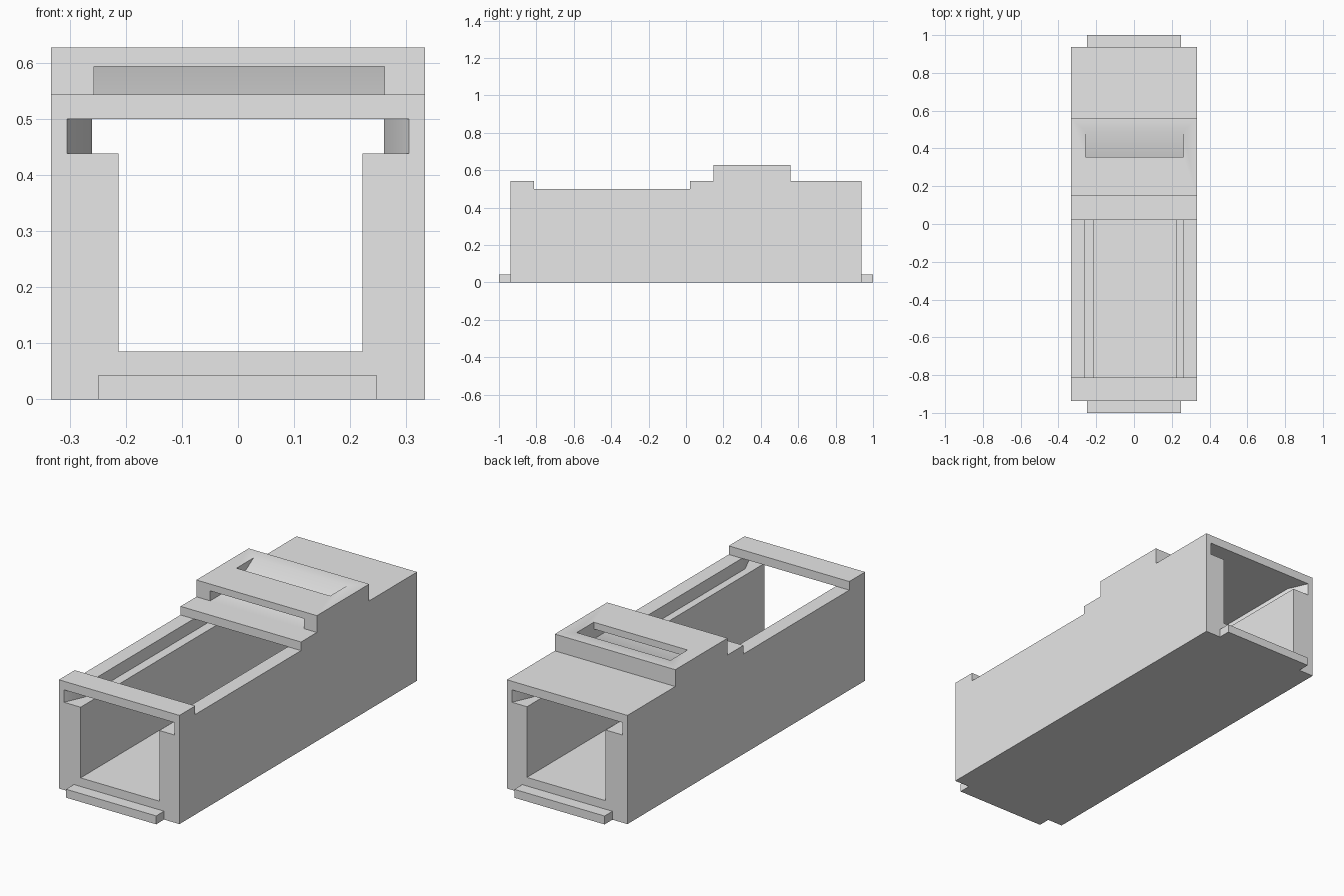
import bpy, bmesh, math
from mathutils import Vector

if "Cube" in bpy.data.objects:
    bpy.data.objects.remove(bpy.data.objects["Cube"], do_unlink=True)

grey = bpy.data.materials.new("light grey")
grey.use_nodes = True
grey.diffuse_color = (0.8, 0.8, 0.8, 1)
grey.node_tree.nodes["Principled BSDF"].inputs["Base Color"].default_value = (0.8, 0.8, 0.8, 1)


def prism(name, outline, axis, low, high):
    """Extrude a flat outline along an axis (x uses y,z points; y uses x,z; z uses x,y)."""
    bm = bmesh.new()

    def place(p):
        co = list(p)
        co.insert("xyz".index(axis), low)
        return bm.verts.new(co)

    face = bm.faces.new([place(p) for p in outline])
    ring = bmesh.ops.extrude_face_region(bm, geom=[face])["geom"]
    shift = Vector([high - low if a == axis else 0 for a in "xyz"])
    bmesh.ops.translate(bm, vec=shift, verts=[g for g in ring if isinstance(g, bmesh.types.BMVert)])
    bmesh.ops.recalc_face_normals(bm, faces=bm.faces)
    mesh = bpy.data.meshes.new(name)
    bm.to_mesh(mesh)
    bm.free()
    mesh.materials.append(grey)
    obj = bpy.data.objects.new(name, mesh)
    bpy.context.collection.objects.link(obj)
    return obj


def rect(a0, a1, b0, b1):
    return [(a0, b0), (a1, b0), (a1, b1), (a0, b1)]


def activate(obj):
    bpy.ops.object.select_all(action="DESELECT")
    obj.select_set(True)
    bpy.context.view_layer.objects.active = obj


def cut(target, cutter):
    cutter.hide_render = True
    mod = target.modifiers.new("cut", "BOOLEAN")
    mod.operation, mod.solver, mod.object = "DIFFERENCE", "EXACT", cutter
    activate(target)
    bpy.ops.object.modifier_apply(modifier=mod.name)
    bpy.data.objects.remove(cutter, do_unlink=True)


END, HALF = 0.938, 0.333              # body half length and half width
DECK, SILL, ROOF = 0.543, 0.50, 0.627  # heights of deck, open sill and raised block
OPEN_0, OPEN_1 = -0.813, 0.022         # ends of the open stretch

# Body: stepped side outline across the full width
body = prism("body", [
    (-END, 0), (END, 0), (END, DECK), (0.56, DECK), (0.56, ROOF), (0.147, ROOF),
    (0.147, DECK), (OPEN_1, DECK), (OPEN_1, SILL), (OPEN_0, SILL), (OPEN_0, DECK),
    (-END, DECK)], "x", -HALF, HALF)

# Main tunnel from end to end
cut(body, prism("tunnel_cutter", rect(-0.213, 0.222, 0.085, 0.47), "y", -1.2, 1.2))

# Wider slot above it, flared towards both ends
FLARE = 0.1
quarter = [(0.26, END - FLARE), (0.305, END), (0.305, 1.2)]
right_side = [(x, -y) for x, y in reversed(quarter)] + quarter
left_side = [(-x, y) for x, y in reversed(right_side)]
cut(body, prism("slot_cutter", right_side + left_side, "z", 0.438, SILL))

# Open top over the front stretch
cut(body, prism("opening_cutter", rect(-0.26, 0.26, OPEN_0, OPEN_1), "z", 0.46, 0.7))

# Scoop through the raised block, rising along a ramp
cut(body, prism("scoop_cutter", [
    (0.10, DECK), (0.355, DECK), (0.49, ROOF), (0.49, 0.7), (0.355, 0.7),
    (0.355, 0.593), (0.10, 0.593)], "x", -0.257, 0.261))

activate(body)
bpy.ops.object.shade_smooth_by_angle(angle=math.radians(35))

# Low tabs at both ends
for name, side in (("front_tab", -1), ("back_tab", 1)):
    y0, y1 = sorted((side * END, side))
    prism(name, rect(-0.25, 0.248, 0, 0.042), "y", y0, y1)
